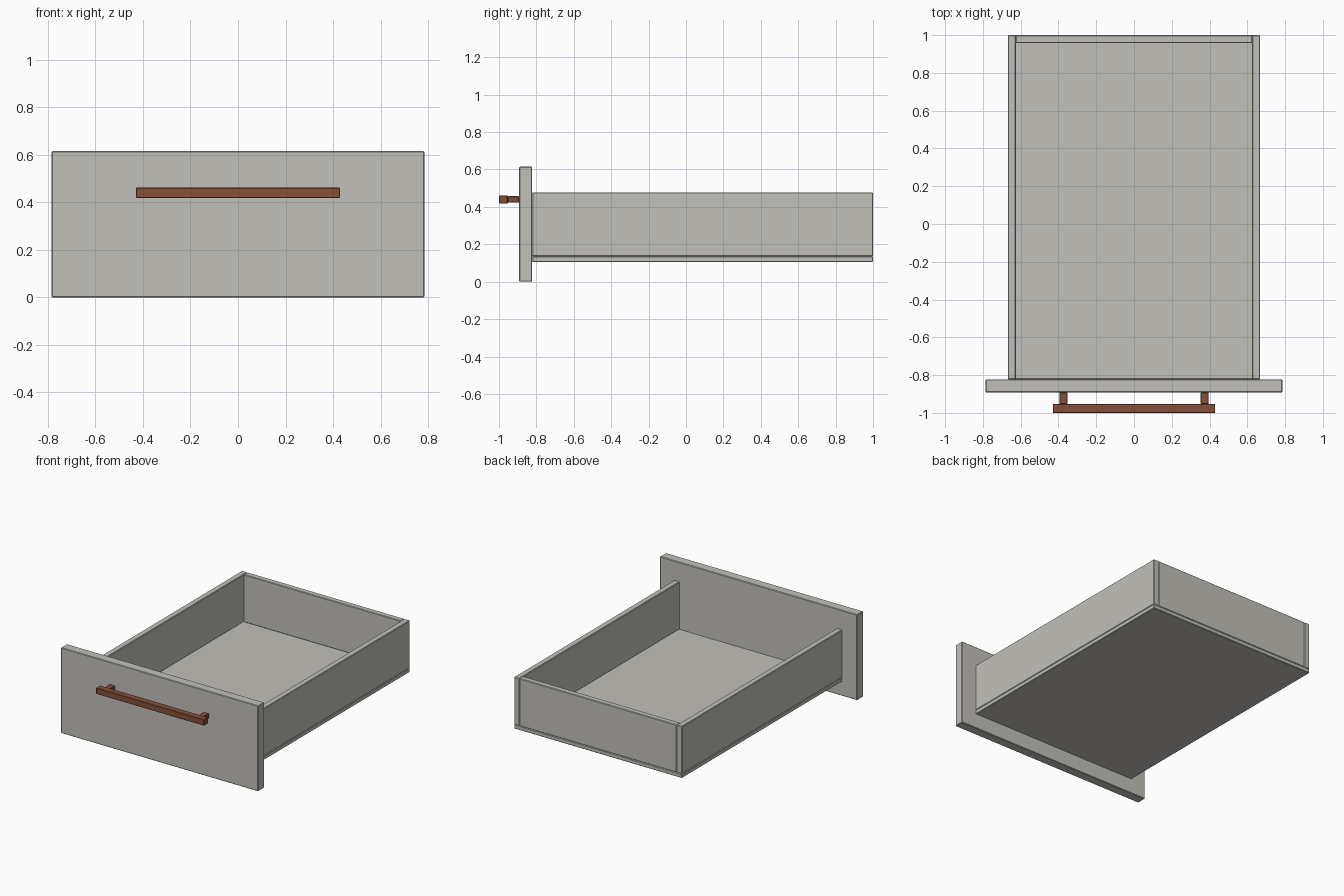
import bpy
import bmesh
from mathutils import Vector

default = bpy.data.objects.get("Cube")
if default:
    bpy.data.objects.remove(default, do_unlink=True)


def material(name, colour):
    mat = bpy.data.materials.new(name)
    mat.use_nodes = True
    mat.diffuse_color = colour
    mat.node_tree.nodes["Principled BSDF"].inputs["Base Color"].default_value = colour
    return mat


def board(name, low, high, mat, bevel=0.004):
    """Box between two corners with a narrow chamfer on every edge."""
    low, high = Vector(low), Vector(high)
    bm = bmesh.new()
    bmesh.ops.create_cube(bm, size=1)
    bmesh.ops.scale(bm, vec=high - low, verts=bm.verts)
    bmesh.ops.bevel(bm, geom=bm.edges[:], offset=bevel, segments=1, affect='EDGES')
    mesh = bpy.data.meshes.new(name)
    bm.to_mesh(mesh)
    bm.free()
    mesh.materials.append(mat)
    obj = bpy.data.objects.new(name, mesh)
    obj.location = (low + high) / 2
    bpy.context.collection.objects.link(obj)
    return obj


grey = material("warm_grey", (0.54, 0.53, 0.49, 1))
brown = material("copper_brown", (0.24, 0.08, 0.04, 1))

# Shared dimensions
half_width, wall = 0.668, 0.043
front, back = -0.823, 1.0
floor_bottom, floor_top, rim = 0.105, 0.135, 0.477
panel_front = -0.892

# Drawer box
board("drawer_floor", (-half_width, front, floor_bottom), (half_width, back, floor_top), grey)
inner = half_width - wall
board("back_wall", (-inner, back - wall, floor_top), (inner, back, rim), grey)

# Front panel
board("front_panel", (-0.785, panel_front, 0), (0.785, front, 0.615), grey)

# Handle bar
board("handle_bar", (-0.43, -1, 0.418), (0.43, -0.953, 0.462), brown, 0.003)

# Paired side walls and handle posts
for side, sign in (("left", 1), ("right", -1)):
    x = sorted((sign * inner, sign * half_width))
    board(side + "_wall", (x[0], front, floor_top), (x[1], back, rim), grey)
    x = sorted((sign * 0.352, sign * 0.395))
    board(side + "_handle_post", (x[0], -0.953, 0.423), (x[1], panel_front, 0.457), brown, 0.003)
